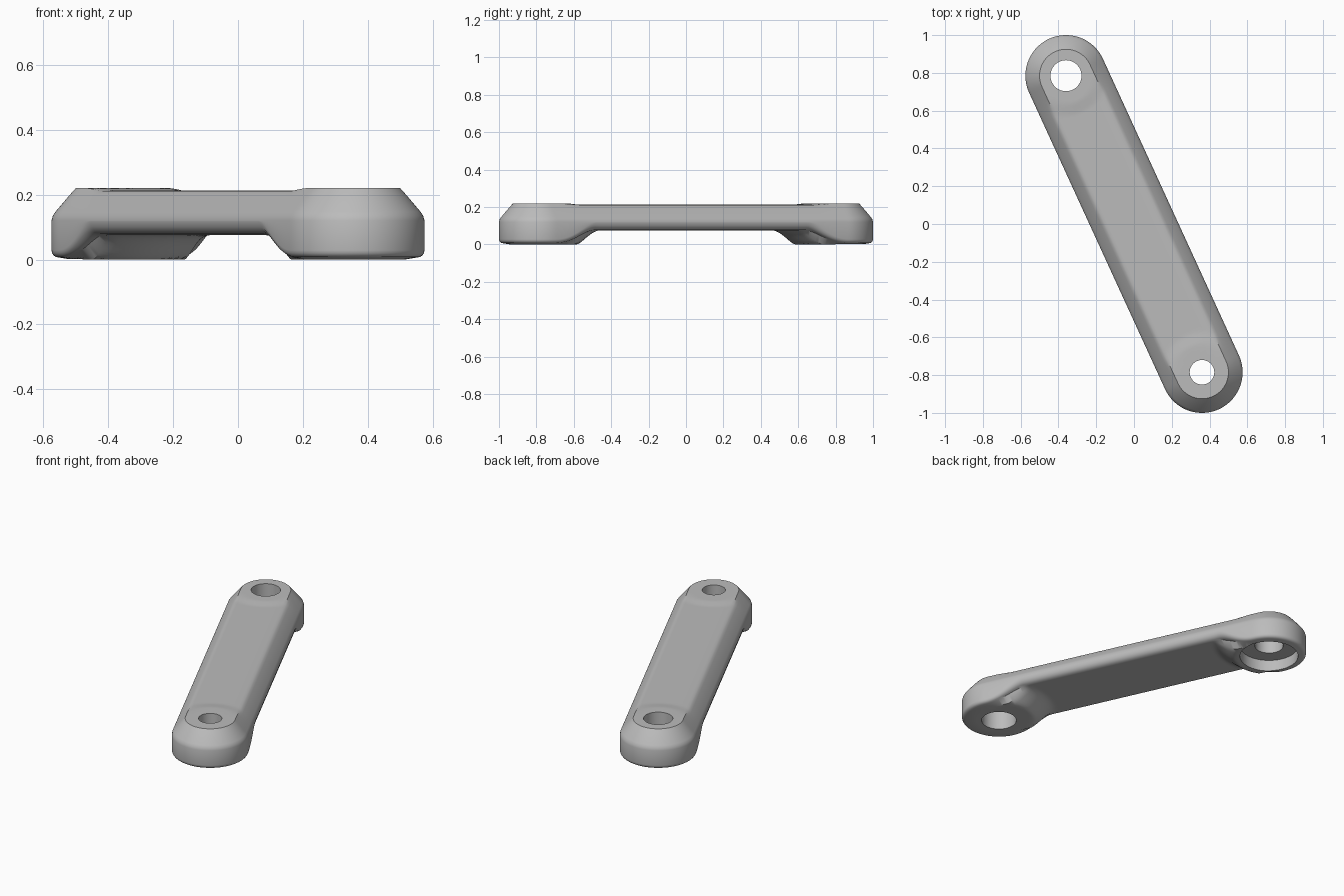
import bpy, bmesh, math
from mathutils import Vector

if "Cube" in bpy.data.objects:
    bpy.data.objects.remove(bpy.data.objects["Cube"])

R = 0.215                               # outer radius of both ends
END = Vector((-0.36, 0.785))            # centre of the back end, front end is opposite
HALF = END.length
AXIS = END.normalized()
SIDE = Vector((-AXIS.y, AXIS.x))

metal = bpy.data.materials.new("grey_metal")
metal.use_nodes = True
grey = (0.5, 0.5, 0.5, 1)
metal.diffuse_color = grey
metal.node_tree.nodes["Principled BSDF"].inputs["Base Color"].default_value = grey


def clamp(t):
    return max(0.0, min(1.0, t))


def outline():
    """Stadium contour as (centre along axis, outward angle) pairs."""
    near = [HALF - 0.4 * i / 32 for i in range(33)]
    us = near + [-u for u in reversed(near)]
    left = [(u, math.pi / 2) for u in us]
    front = [(-HALF, math.pi / 2 + math.pi * i / 40) for i in range(1, 40)]
    right = [(u, -math.pi / 2) for u in reversed(us)]
    back = [(HALF, -math.pi / 2 + math.pi * i / 40) for i in range(1, 40)]
    return left + front + right + back


def boss_distance(u, v):
    return math.hypot(abs(u) - HALF, v)


def top_height(u, v, z_bar, z_boss):
    t = clamp((0.21 - boss_distance(u, v)) / 0.06)
    return z_bar + (z_boss - z_bar) * t


def bottom_height(u, v, inset):
    # underside rises from the end pads to the bar, with rounded rim
    t = clamp((boss_distance(u, v) - 0.205) / 0.12)
    rise = 0.6 * math.sin(t * math.pi / 2) + 0.4 * t * t * (3 - 2 * t)
    rim = 0.02 + 0.022 * rise
    w = min(inset * rim, rim)
    return 0.075 * rise + rim - math.sqrt(max(0, rim**2 - (rim - w)**2)), w


# Link body: concentric rings, from the middle of the top round to the underside
TOP = [(R, .213, .22), (.18, .213, .22), (.15, .213, .22), (.12, .213, .22),
       (.09, .213, .22), (.075, .2115, .22), (.066, .207, .21),
       (.056, .199, .199), (.012, .147, .147), (.004, .135, .135), (0, .12, .12)]
RIM = [0, 0.08, 0.3, 0.6, 1]            # fractions of the lower rim radius
FLOOR = [0.06, 0.09, 0.12, 0.15, 0.18, R]

path = outline()
bm = bmesh.new()
rings = []


def add_ring(point):
    ring = []
    for c, a in path:
        u, v, z = point(c, a)
        p = AXIS * u + SIDE * v
        ring.append(bm.verts.new((p.x, p.y, z)))
    rings.append(ring)


def at(c, a, w):
    return c + (R - w) * math.cos(a) * (abs(c) == HALF), (R - w) * math.sin(a)


for w, zb, ze in TOP:
    add_ring(lambda c, a: (*at(c, a, w), top_height(*at(c, a, w), zb, ze)))
for f in RIM:
    def rim_point(c, a):
        z, w = bottom_height(*at(c, a, 0), f)
        return (*at(c, a, w), z)
    add_ring(rim_point)
for w in FLOOR:
    add_ring(lambda c, a: (*at(c, a, w), bottom_height(*at(c, a, w), 1)[0]))

n = len(path)
for upper, lower in zip(rings, rings[1:]):
    for i in range(n):
        j = (i + 1) % n
        bm.faces.new((upper[i], upper[j], lower[j], lower[i]))
bmesh.ops.remove_doubles(bm, verts=bm.verts, dist=1e-5)
bmesh.ops.recalc_face_normals(bm, faces=bm.faces)
mesh = bpy.data.meshes.new("link_arm")
bm.to_mesh(mesh)
bm.free()
link = bpy.data.objects.new("link_arm", mesh)
bpy.context.collection.objects.link(link)
mesh.materials.append(metal)


# Bores and the counterbores under them
def bore(sign, radius, top):
    bpy.ops.mesh.primitive_cylinder_add(
        vertices=64, radius=radius, depth=top + 0.1,
        location=(sign * END.x, sign * END.y, (top - 0.1) / 2))
    cutter = bpy.context.object
    cutter.name = "bore_cutter"
    cutter.hide_render = True
    cutter.data.materials.append(metal)
    bpy.ops.object.select_all(action='DESELECT')
    bpy.context.view_layer.objects.active = link
    link.select_set(True)
    mod = link.modifiers.new("bore", 'BOOLEAN')
    mod.operation = 'DIFFERENCE'
    mod.solver = 'EXACT'
    mod.object = cutter
    bpy.ops.object.modifier_apply(modifier=mod.name)
    bpy.data.objects.remove(cutter)


for sign, radius, top in [(1, .168, .07), (1, .082, .4), (-1, .1, .15), (-1, .065, .4)]:
    bore(sign, radius, top)

bpy.ops.object.shade_smooth_by_angle(angle=math.radians(32))
